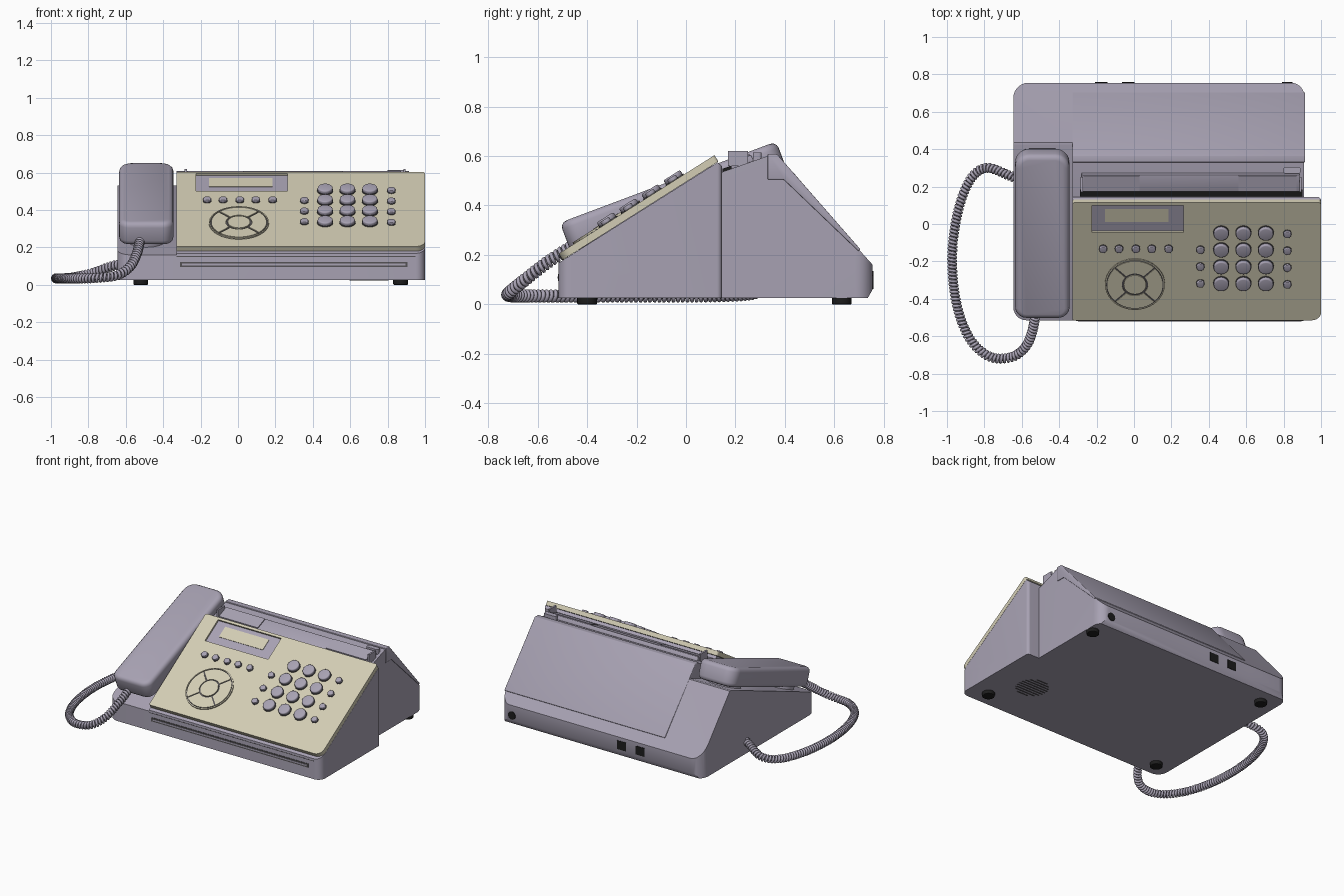
import bpy, bmesh, math
from mathutils import Matrix, Vector

if "Cube" in bpy.data.objects:
    bpy.data.objects.remove(bpy.data.objects["Cube"])


def material(name, rgb):
    m = bpy.data.materials.new(name)
    m.use_nodes = True
    m.diffuse_color = (*rgb, 1)
    m.node_tree.nodes["Principled BSDF"].inputs["Base Color"].default_value = (*rgb, 1)
    return m


GREY = material("lavender grey", (0.39, 0.36, 0.45))
BEIGE = material("warm beige", (0.65, 0.61, 0.46))
DARK = material("groove grey", (0.09, 0.085, 0.09))
BLACK = material("black rubber", (0.012, 0.012, 0.012))
parts = []


def prism(name, pts, depth, frame, mat, bevel=0, z=0):
    """Extrude a flat outline along the local z of a frame."""
    bm = bmesh.new()
    face = bm.faces.new([bm.verts.new((x, y, z)) for x, y in pts])
    grown = bmesh.ops.extrude_face_region(bm, geom=[face])
    bmesh.ops.translate(bm, vec=(0, 0, depth),
                        verts=[v for v in grown["geom"] if isinstance(v, bmesh.types.BMVert)])
    bmesh.ops.recalc_face_normals(bm, faces=bm.faces)
    me = bpy.data.meshes.new(name)
    bm.to_mesh(me)
    bm.free()
    me.transform(frame)
    me.materials.append(mat)
    o = bpy.data.objects.new(name, me)
    bpy.context.collection.objects.link(o)
    parts.append(o)
    if bevel:
        b = o.modifiers.new("rounded", "BEVEL")
        b.width, b.segments, b.limit_method = bevel, 3, "ANGLE"
        b.angle_limit = math.radians(40)
    return o


def arc(cx, cy, r, a0, a1, n):
    return [(cx + r * math.cos(a0 + (a1 - a0) * i / n),
             cy + r * math.sin(a0 + (a1 - a0) * i / n)) for i in range(n + 1)]


def circle(cx, cy, r, n=28):
    return arc(cx, cy, r, 0, math.tau, n)[:-1]


def rect(x0, x1, y0, y1, radii=(0, 0, 0, 0)):
    """Rectangle; radii run from the upper right corner anticlockwise."""
    pts = []
    for i, r in enumerate(radii):
        sx, sy = (1, -1, -1, 1)[i], (1, 1, -1, -1)[i]
        cx, cy = (x1 if sx > 0 else x0) - sx * r, (y1 if sy > 0 else y0) - sy * r
        a = i * math.pi / 2
        pts += arc(cx, cy, r, a, a + math.pi / 2, 7) if r else [(cx, cy)]
    return pts


def bake(o):
    dg = bpy.context.evaluated_depsgraph_get()
    me = bpy.data.meshes.new_from_object(o.evaluated_get(dg))
    o.modifiers.clear()
    o.data = me


def combine(o, cutter, operation):
    m = o.modifiers.new("cut", "BOOLEAN")
    m.operation, m.object, m.solver = operation, cutter, "EXACT"
    bake(o)
    parts.remove(cutter)
    bpy.data.objects.remove(cutter)


WORLD = Matrix.Identity(4)
SIDE = Matrix(((0, 0, 1, 0), (1, 0, 0, 0), (0, 1, 0, 0), (0, 0, 0, 1)))
FRONT = Matrix.Rotation(math.pi / 2, 4, "X")


def slab(name, profile, x0, x1, mat=GREY, bevel=0):
    return prism(name, profile, x1 - x0, SIDE, mat, bevel, x0)


def rounded_slab(name, profile, x0, x1, plan):
    o = slab(name, profile, x0, x1)
    combine(o, prism("plan_cutter", plan, 2, WORLD, GREY, z=-0.5), "INTERSECT")
    return o


# Housing: low cradle wing, rear housing and wider front housing
FLOOR, BACK = 0.025, 0.755
tail = [(0.71, 0.21), (BACK, 0.16), (BACK, 0.06), (0.735, FLOOR)]
plan = rect(-0.645, 0.91, -0.515, BACK, (0.07, 0.08, 0.07, 0))
rounded_slab("cradle_wing", [(-0.515, FLOOR), (-0.515, 0.16), (0.42, 0.53), (0.437, 0.53)] + tail,
             -0.645, -0.33, plan)
rounded_slab("rear_housing", [(0.1, FLOOR), (0.1, 0.53), (0.145, 0.535), (0.33, 0.6), (0.365, 0.6)] + tail,
             -0.33, 0.91, plan)
rounded_slab("front_housing", [(-0.515, FLOOR), (-0.515, 0.168), (0.128, 0.574), (0.145, 0.56), (0.145, FLOOR)],
             -0.33, 1.0, rect(-0.33, 1.0, -0.515, 0.145, (0.02, 0, 0, 0.05)))

# Rear paper cover with a visible edge
slab("rear_cover", [(0.33, 0.505), (0.33, 0.608), (0.368, 0.608), (0.706, 0.222),
                    (0.698, 0.215), (0.395, 0.505)], -0.33, 0.915, bevel=0.004)

# Paper entry: dark gap, flap, flap pads, lever and pins
slab("paper_gap", [(0.147, 0.53), (0.147, 0.548), (0.185, 0.561), (0.185, 0.53)], -0.29, 0.9, BLACK)
slab("paper_flap", [(0.178, 0.545), (0.172, 0.568), (0.262, 0.605), (0.275, 0.58)], -0.28, 0.885, bevel=0.003)
for x0, x1 in ((-0.27, 0.03), (0.56, 0.87)):
    slab("flap_pad", [(0.178, 0.565), (0.175, 0.576), (0.257, 0.609), (0.26, 0.6)], x0, x1)
prism("paper_lever", rect(0.8, 0.89, 0.27, 0.305, (0.01,) * 4), 0.04, WORLD, GREY, z=0.575)
for x in (-0.28, 0.89):
    prism("guide_pin", rect(x - 0.006, x + 0.006, 0.17, 0.25), 0.06, WORLD, GREY, z=0.56)

# Sloping control panel
tilt = math.atan2(0.395, 0.625)
PANEL = Matrix.Translation((0, -0.515, 0.205)) @ Matrix.Rotation(tilt, 4, "X")


def up(y):
    """Distance up the slope for a depth y."""
    return (y + 0.515) / math.cos(tilt)


panel = prism("control_panel", rect(-0.33, 1.0, 0, up(0.115), (0.015, 0.015, 0.01, 0.05)),
              -0.03, PANEL, BEIGE)
window = rect(-0.225, 0.265, up(-0.045), up(0.1))
combine(panel, prism("window_cutter", window, 0.05, PANEL, BEIGE, z=-0.015), "DIFFERENCE")
prism("display_bezel", window, 0.006, PANEL, GREY, z=-0.018)
prism("display_screen", rect(-0.155, 0.185, up(0.005), up(0.075)), 0.006, PANEL, BEIGE, z=-0.015)

# Keypad and function buttons
rows = (-0.045, -0.135, -0.225, -0.315)
small = [(x, -0.13) for x in (-0.165, -0.08, 0.01, 0.095, 0.185)]
small += [(0.355, y) for y in rows[1:]] + [(0.82, y - 0.005) for y in rows]
for x in (0.466, 0.585, 0.705):
    for y in rows:
        prism("key_rim", circle(x, up(y), 0.043), 0.005, PANEL, DARK)
        prism("number_key", circle(x, up(y), 0.04), 0.024, PANEL, GREY, 0.007)
for x, y in small:
    prism("small_button_rim", circle(x, up(y), 0.023), 0.004, PANEL, DARK)
    prism("small_button", circle(x, up(y), 0.021, 18), 0.018, PANEL, GREY, 0.004)

# Round navigation pad: rim, four segments and centre button
cx, cy = 0.005, up(-0.32)
prism("pad_groove", circle(cx, cy, 0.16, 40), 0.003, PANEL, DARK)
for i in range(4):
    a = i * math.pi / 2 - math.pi / 4
    prism("pad_segment", arc(cx, cy, 0.148, a + 0.03, a + math.pi / 2 - 0.03, 12)
          + arc(cx, cy, 0.07, a + math.pi / 2 - 0.07, a + 0.07, 8), 0.008, PANEL, BEIGE)
    ring = arc(cx, cy, 0.16, a, a + math.pi / 2, 12) + arc(cx, cy, 0.154, a + math.pi / 2, a, 12)
    prism("pad_rim", ring, 0.008, PANEL, BEIGE)
prism("pad_centre", circle(cx, cy, 0.06), 0.01, PANEL, BEIGE)

# Front paper slot and lip groove
prism("paper_slot", rect(-0.31, 0.905, 0.095, 0.122), 0.004, FRONT, DARK, z=0.514)
prism("slot_strip", rect(-0.3, 0.895, 0.104, 0.113), 0.006, FRONT, GREY, z=0.514)
prism("lip_groove", rect(-0.33, 0.95, 0.149, 0.153), 0.002, FRONT, DARK, z=0.514)

# Rear sockets
for x in (-0.03, -0.175):
    prism("line_socket", rect(x - 0.034, x + 0.034, 0.075, 0.135), 0.004, FRONT, BLACK, z=-BACK - 0.003)
prism("power_jack", circle(0.82, 0.09, 0.028), 0.006, FRONT, BLACK, z=-BACK - 0.004)

# Feet and speaker grille underneath
for x in (-0.52, 0.87):
    for y in (-0.4, 0.63):
        prism("foot", circle(x, y, 0.04, 24), 0.03, WORLD, BLACK, 0.004)
for i in range(-4, 5):
    half = math.sqrt(0.105 ** 2 - (i * 0.024) ** 2)
    prism("speaker_slot", rect(0.7 - half, 0.7 + half, -0.17 + i * 0.024 - 0.004,
                               -0.17 + i * 0.024 + 0.004), 0.003, WORLD, DARK, z=FLOOR - 0.002)

# Handset with ear and mouth cups
HANDSET = Matrix.Translation((0, -0.51, 0.33)) @ Matrix.Rotation(math.radians(20.6), 4, "X")
prism("handset", rect(-0.635, -0.345, 0, 0.935, (0.075, 0.075, 0.06, 0.06)), -0.13, HANDSET, GREY, 0.028)
for s in (0.15, 0.78):
    prism("handset_cup", circle(-0.49, s, 0.105), -0.06, HANDSET, GREY, z=-0.115)

# Coiled cord wound around a smooth path
route = [Vector(p) for p in (
    (-0.62, 0.24, 0.11), (-0.67, 0.26, 0.1), (-0.79, 0.3, 0.06), (-0.88, 0.23, 0.04), (-0.945, 0.05, 0.034),
    (-0.972, -0.18, 0.034), (-0.95, -0.42, 0.034), (-0.88, -0.61, 0.034), (-0.77, -0.71, 0.036),
    (-0.65, -0.71, 0.05), (-0.575, -0.65, 0.1), (-0.54, -0.56, 0.17), (-0.525, -0.46, 0.235))]
path = []
for i in range(len(route) - 1):
    p0, p1, p2, p3 = (route[min(max(i + k, 0), len(route) - 1)] for k in (-1, 0, 1, 2))
    for j in range(60):
        t = j / 60
        path.append(0.5 * (2 * p1 + (p2 - p0) * t + (2 * p0 - 5 * p1 + 4 * p2 - p3) * t * t
                           + (3 * p1 - p0 - 3 * p2 + p3) * t ** 3))
coil, turn, angle = [], 0.019, 0
for a, b in zip(path, path[1:]):
    d = b - a
    side = d.cross(Vector((0, 0, 1))).normalized()
    over = side.cross(d).normalized()
    steps = 3
    for k in range(steps):
        w = angle + math.tau * d.length * k / steps / turn
        coil.append(a + d * k / steps + (side * math.cos(w) + over * math.sin(w)) * 0.019)
    angle += math.tau * d.length / turn


def tube(name, points, radius):
    cu = bpy.data.curves.new(name, "CURVE")
    cu.dimensions, cu.bevel_depth, cu.bevel_resolution = "3D", radius, 1
    sp = cu.splines.new("POLY")
    sp.points.add(len(points) - 1)
    for q, p in zip(sp.points, points):
        q.co = (*p, 1)
    cu.materials.append(GREY)
    o = bpy.data.objects.new(name, cu)
    bpy.context.collection.objects.link(o)


tube("coiled_cord", coil, 0.0085)
tube("cord_core", path[::6], 0.013)

# Finish: fix the bevels and shade curved parts smooth
for o in parts:
    if o.modifiers:
        bake(o)
bpy.ops.object.select_all(action="DESELECT")
for o in parts:
    o.select_set(True)
bpy.context.view_layer.objects.active = parts[0]
bpy.ops.object.shade_smooth_by_angle(angle=math.radians(32))
